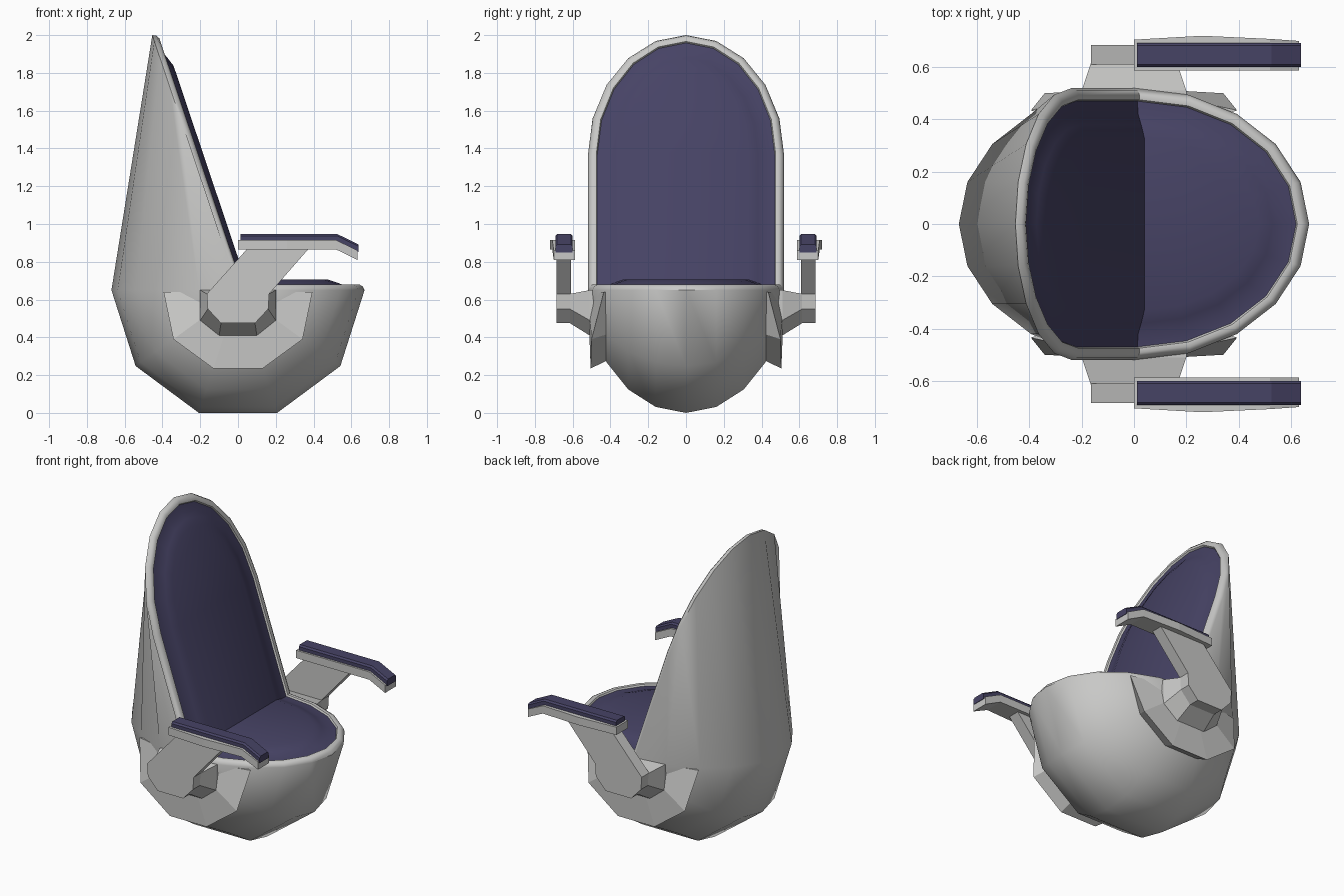
import bpy, bmesh
from math import sin, cos, radians
from mathutils import Vector

cube = bpy.data.objects.get("Cube")
if cube:
    bpy.data.objects.remove(cube)


def material(name, rgb):
    m = bpy.data.materials.new(name)
    m.use_nodes = True
    m.diffuse_color = (*rgb, 1)
    m.node_tree.nodes["Principled BSDF"].inputs["Base Color"].default_value = (*rgb, 1)
    return m


GREY = material("shell_grey", (0.58, 0.58, 0.57))
NAVY = material("cushion_navy", (0.062, 0.056, 0.13))


def finish(bm, name, mats, angle=None):
    """Weld, orient and link a mesh; smooth it when an angle is given."""
    bmesh.ops.remove_doubles(bm, verts=bm.verts, dist=0.0005)
    bmesh.ops.recalc_face_normals(bm, faces=bm.faces)
    me = bpy.data.meshes.new(name)
    bm.to_mesh(me)
    bm.free()
    for m in mats:
        me.materials.append(m)
    ob = bpy.data.objects.new(name, me)
    bpy.context.collection.objects.link(ob)
    if angle:
        bpy.ops.object.select_all(action='DESELECT')
        ob.select_set(True)
        bpy.context.view_layer.objects.active = ob
        bpy.ops.object.shade_smooth_by_angle(angle=radians(angle))
    return ob


def bridge(bm, a, b, closed=False, mat=0):
    """Join two rows of vertices with faces."""
    n = len(a)
    for i in range(n if closed else n - 1):
        j = (i + 1) % n
        bm.faces.new((a[i], a[j], b[j], b[i])).material_index = mat


def row(bm, points):
    return [bm.verts.new(p) for p in points]


def solid(name, rings, mat, angle=None):
    """Closed solid skinned through matching rings."""
    bm = bmesh.new()
    rows = [row(bm, r) for r in rings]
    for a, b in zip(rows, rows[1:]):
        bridge(bm, a, b, closed=True)
    bm.faces.new(rows[0])
    bm.faces.new(rows[-1])
    return finish(bm, name, [mat], angle)


# Main dimensions
RX, RY, RIM = 0.67, 0.52, 0.65
DEPTH = RIM / cos(radians(18))
LATS = [radians(a) for a in range(-90, 91, 18)]
LONS = [radians(a) for a in range(0, 181, 36)]
UP = Vector((-0.336, 0, 1)).normalized()
OUT = Vector((UP.z, 0, -UP.x))
ARCH = Vector((-0.2386, 0, 1.36))
ARCH_R = 0.64 / UP.z


def arch(d, h):
    """Arched top of the backrest, inset by d and raised by h."""
    return [ARCH + UP * (ARCH_R - d) * cos(a) + OUT * h + Vector((0, (RY - d) * sin(a), 0))
            for a in LATS]


def opening(d, h):
    """Seat rim followed by the backrest arch, as one loop."""
    crease = 0.72 * h
    seat = [Vector((crease + (RX - d - crease) * cos(a), (RY - d) * sin(a), RIM + h))
            for a in LATS]
    return seat + arch(d, h)[::-1]


# Shell: bowl, back, rolled rim and padded lining
bm = bmesh.new()
bowl = [row(bm, [(RX * cos(a) * cos(t), RY * sin(a), RIM - DEPTH * cos(a) * sin(t))
                 for a in LATS]) for t in LONS]
for a, b in zip(bowl, bowl[1:]):
    bridge(bm, a, b)
bridge(bm, bowl[-1], row(bm, arch(0, 0)))

loops = [(0, 0), (0.01, 0.02), (0.028, 0.03), (0.045, 0.028), (0.05, 0.018),
         (0.1, 0.022), (0.14, 0.038), (0.19, 0.055)]
rows = [row(bm, opening(d, h)) for d, h in loops]
for i, (a, b) in enumerate(zip(rows, rows[1:])):
    bridge(bm, a, b, closed=True, mat=int(i >= 4))
n = len(LATS)
last = rows[-1]
bm.faces.new(last[:n]).material_index = 1
bm.faces.new([last[n - 1]] + last[n:] + [last[0]]).material_index = 1
finish(bm, "chair_shell", [GREY, NAVY], 42)


def ring(outline, y):
    return [(x, y, z) for x, z in outline]


def mirrored(half):
    """Right half of an outline, completed across x = 0."""
    return half + [(-x, z) for x, z in reversed(half)]


HUB_BASE = mirrored([(0.2, 0.65), (0.2, 0.49), (0.1, 0.41)])
HUB_TIP = mirrored([(0.165, 0.63), (0.16, 0.55), (0.09, 0.475)])
ARM = HUB_TIP + [(0.05, 0.87), (0.375, 0.87)]

for side, label in ((-1, "front"), (1, "back")):
    # Flared plate around the arm mount
    bm = bmesh.new()
    rim = mirrored([(0.394, 0.64), (0.342, 0.39), (0.13, 0.235)])
    flare = [0.435, 0.5, 0.505, 0.505, 0.5, 0.435]
    outer = row(bm, [(x, side * y, z) for (x, z), y in zip(rim, flare)])
    inner = row(bm, [(x * 0.9, side * 0.42, RIM - (RIM - z) * 0.9) for x, z in rim])
    apex = bm.verts.new((0, side * 0.52, 0.64))
    for a, b in zip(outer, outer[1:]):
        bm.faces.new((apex, a, b))
    bridge(bm, outer, inner)
    bm.faces.new(inner)
    bm.faces.new([apex, outer[0], inner[0], inner[-1], outer[-1]])
    finish(bm, label + "_side_plate", [GREY])

    # Tapered hub and slanted arm
    solid(label + "_arm_hub",
          [ring(HUB_BASE, side * 0.47), ring(HUB_BASE, side * 0.51), ring(HUB_TIP, side * 0.615)], GREY)
    arm = ARM[:6] + [ARM[6], ARM[7]]
    solid(label + "_arm", [ring(arm, side * 0.61), ring(arm, side * 0.685)], GREY)

    # Armrest tray: stations along x with outer edge and top height
    stations = [(0, 0.705, 0.915), (0.26, 0.72, 0.915), (0.52, 0.708, 0.915), (0.632, 0.7, 0.86)]
    solid(label + "_armrest",
          [[(x, side * 0.588, z), (x, side * y, z),
            (x, side * y, z - 0.05), (x, side * 0.588, z - 0.05)] for x, y, z in stations], GREY)

    # Armrest pad with chamfered top edges
    pad = [(0.6, -0.01), (0.6, 0.022), (0.61, 0.032), (0.682, 0.032), (0.692, 0.022), (0.692, -0.01)]
    solid(label + "_armrest_pad",
          [[(x, side * y, z + dz) for y, dz in pad]
           for x, z in ((0.012, 0.915), (0.525, 0.915), (0.638, 0.86))], NAVY)
